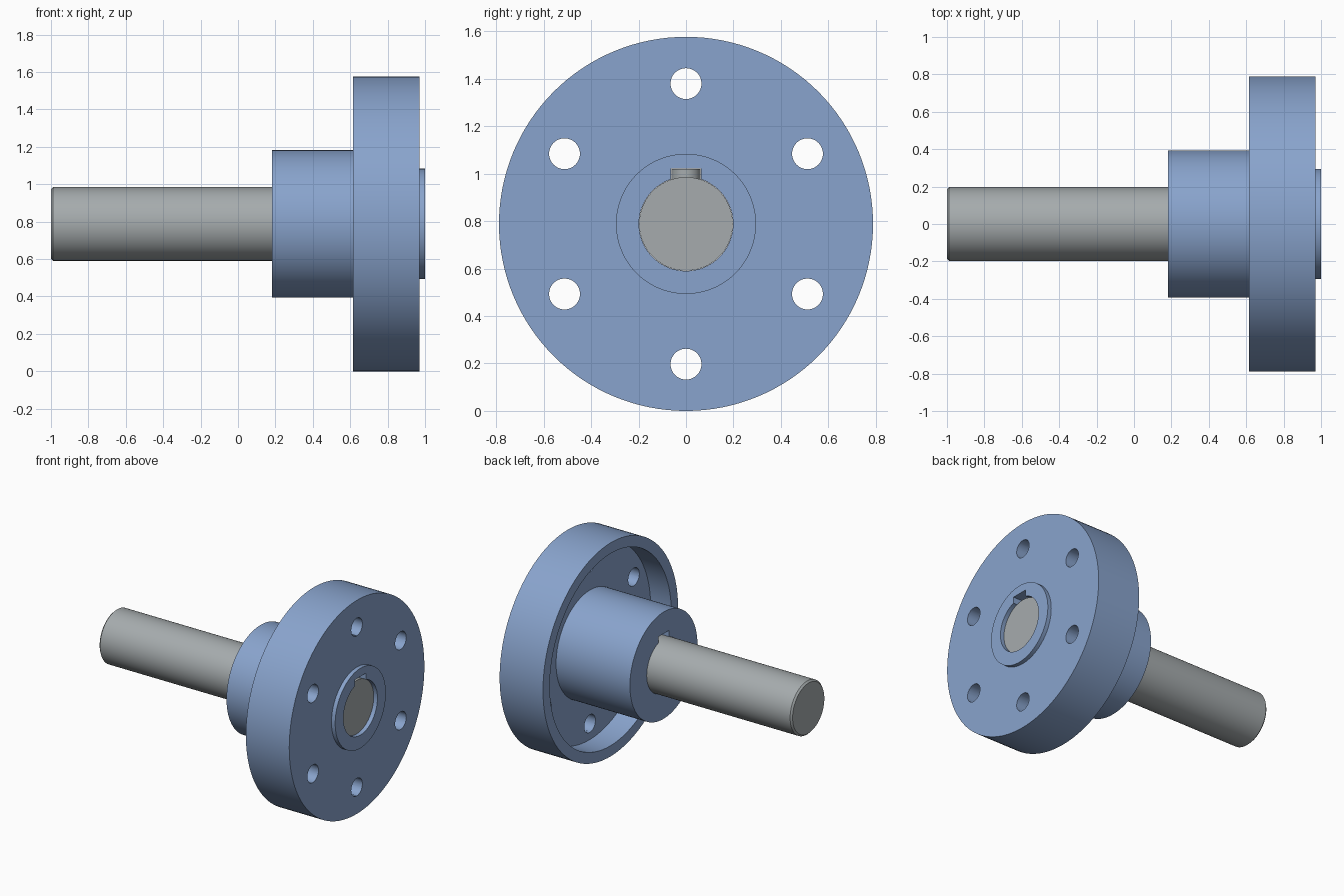
import bpy, bmesh, math
from mathutils import Matrix

if "Cube" in bpy.data.objects:
    bpy.data.objects.remove(bpy.data.objects["Cube"])

CZ = 0.788  # height of the shaft axis


def material(name, rgb):
    m = bpy.data.materials.new(name)
    m.diffuse_color = (*rgb, 1)
    m.use_nodes = True
    m.node_tree.nodes["Principled BSDF"].inputs["Base Color"].default_value = m.diffuse_color
    return m


BLUE = material("steel blue", (0.25, 0.37, 0.61))
GREY = material("steel grey", (0.38, 0.41, 0.42))


def finish(name, bm, mat):
    bmesh.ops.recalc_face_normals(bm, faces=bm.faces[:])
    me = bpy.data.meshes.new(name)
    bm.to_mesh(me)
    bm.free()
    ob = bpy.data.objects.new(name, me)
    bpy.context.collection.objects.link(ob)
    me.materials.append(mat)
    return ob


def lathe(name, profile, mat, closed, n=128):
    """Turn (x, radius) points around the shaft axis."""
    bm = bmesh.new()
    rings = []
    for x, r in profile:
        rings.append([bm.verts.new((x, r * math.cos(2 * math.pi * i / n),
                                    CZ + r * math.sin(2 * math.pi * i / n))) for i in range(n)])
    pairs = list(zip(rings, rings[1:]))
    if closed:
        pairs.append((rings[-1], rings[0]))
    else:
        bm.faces.new(rings[0])
        bm.faces.new(rings[-1])
    for a, b in pairs:
        for i in range(n):
            j = (i + 1) % n
            bm.faces.new((a[i], a[j], b[j], b[i]))
    return finish(name, bm, mat)


def cut(ob, cutter):
    mod = ob.modifiers.new("cut", 'BOOLEAN')
    mod.operation = 'DIFFERENCE'
    mod.solver = 'EXACT'
    mod.object = cutter
    bpy.context.view_layer.objects.active = ob
    bpy.ops.object.modifier_apply(modifier=mod.name)
    bpy.data.objects.remove(cutter)


def smooth(ob):
    bpy.ops.object.select_all(action='DESELECT')
    ob.select_set(True)
    bpy.context.view_layer.objects.active = ob
    bpy.ops.object.shade_smooth_by_angle(angle=math.radians(30))


# Flanged hub: sleeve, hollow-backed flange, raised boss and through bore
hub = lathe("flanged_hub", [(0.182, 0.198), (0.182, 0.394), (0.785, 0.394), (0.785, 0.709),
                            (0.616, 0.709), (0.616, 0.788), (0.970, 0.788), (0.970, 0.295),
                            (1.0, 0.295), (1.0, 0.198)], BLUE, True)

# Six bolt holes
bm = bmesh.new()
for k in range(6):
    a = math.radians(30 + 60 * k)
    place = Matrix.Translation((0.88, 0.591 * math.cos(a), CZ + 0.591 * math.sin(a)))
    bmesh.ops.create_cone(bm, cap_ends=True, segments=48, radius1=0.065, radius2=0.065,
                          depth=0.4, matrix=place @ Matrix.Rotation(math.pi / 2, 4, 'Y'))
cut(hub, finish("bolt_hole_cutter", bm, BLUE))

# Keyway running the full length of the bore
bm = bmesh.new()
bmesh.ops.create_cube(bm, size=1, matrix=Matrix.Translation((0.6, 0, CZ + 0.167))
                      @ Matrix.Diagonal((1.2, 0.125, 0.134, 1)))
cut(hub, finish("keyway_cutter", bm, BLUE))
smooth(hub)

# Shaft with a chamfered free end
shaft = lathe("shaft", [(-1.0, 0.185), (-0.988, 0.197), (0.970, 0.197)], GREY, False)
smooth(shaft)

# Key with rounded ends
bm = bmesh.new()
R = 0.0615
outline = []
for cx, start in ((0.82, -90), (0.34, 90)):
    for i in range(17):
        a = math.radians(start + 180 * i / 16)
        outline.append(bm.verts.new((cx + R * math.cos(a), R * math.sin(a), CZ + 0.13)))
base = bm.faces.new(outline)
top = bmesh.ops.extrude_face_region(bm, geom=[base])
bmesh.ops.translate(bm, vec=(0, 0, 0.102),
                    verts=[v for v in top["geom"] if isinstance(v, bmesh.types.BMVert)])
smooth(finish("key", bm, GREY))
